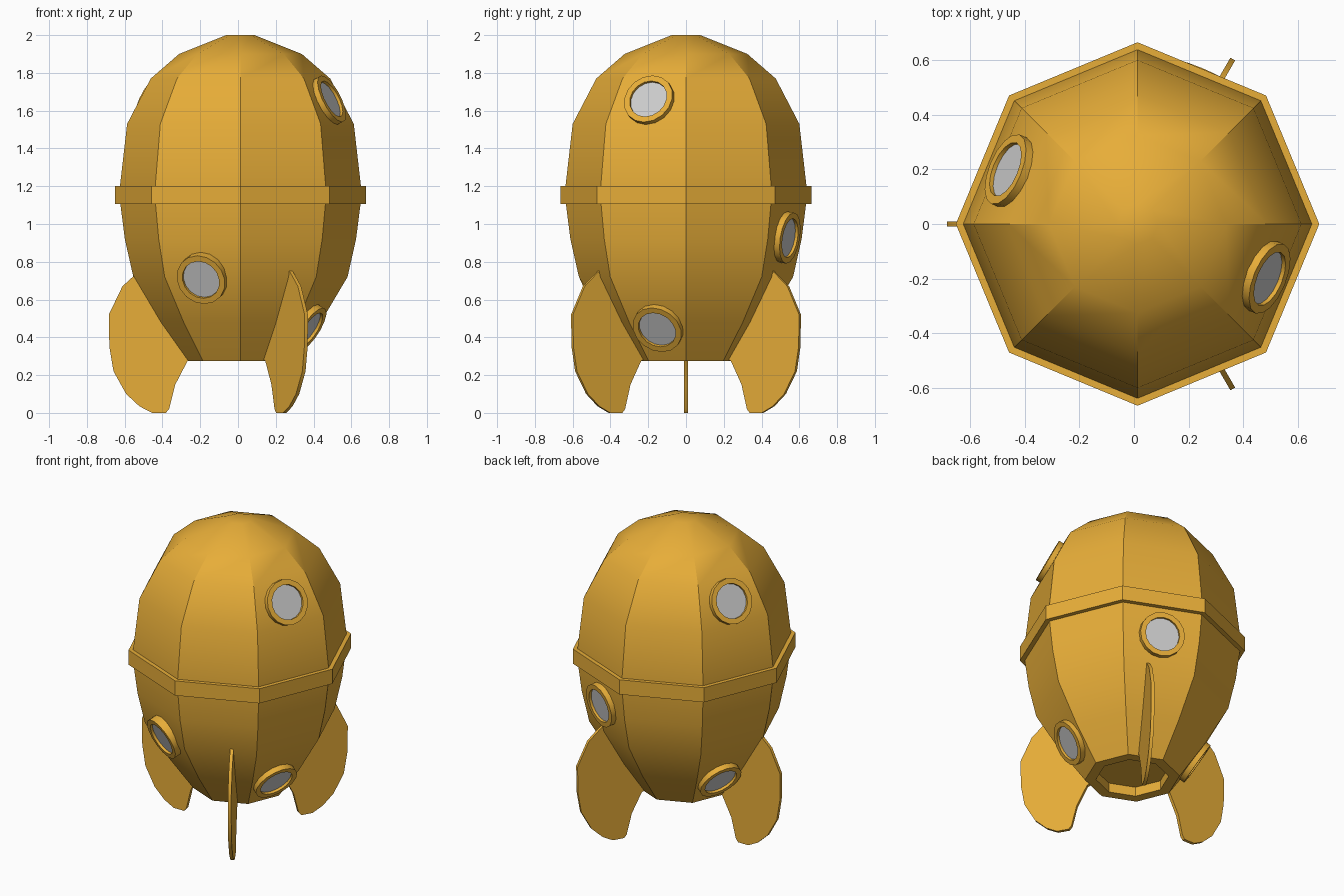
import bpy, bmesh
from math import sin, cos, pi, radians, atan2
from mathutils import Matrix, Vector

if "Cube" in bpy.data.objects:
    bpy.data.objects.remove(bpy.data.objects["Cube"])

CX = 0.013  # body axis sits slightly off centre, the rear fin balances it

brass = bpy.data.materials.new("brass")
brass.diffuse_color = (0.8, 0.42, 0.04, 1)
brass.use_nodes = True
brass.node_tree.nodes["Principled BSDF"].inputs["Base Color"].default_value = brass.diffuse_color


def finish(name, bm, mat=None, matrix=None):
    bmesh.ops.recalc_face_normals(bm, faces=bm.faces)
    me = bpy.data.meshes.new(name)
    bm.to_mesh(me)
    bm.free()
    ob = bpy.data.objects.new(name, me)
    bpy.context.collection.objects.link(ob)
    if matrix:
        ob.matrix_world = matrix
    if mat:
        me.materials.append(mat)
    bpy.ops.object.select_all(action='DESELECT')
    ob.select_set(True)
    bpy.context.view_layer.objects.active = ob
    bpy.ops.object.shade_smooth_by_angle(angle=radians(30))
    return ob


def lathe(name, profile, sides, matrix, closed=False, mat=None):
    """Spin an (r, z) profile; closed joins its ends, otherwise ends are capped."""
    bm = bmesh.new()
    rings = [[bm.verts.new((r * cos(2 * pi * i / sides), r * sin(2 * pi * i / sides), z))
              for i in range(sides)] for r, z in profile]
    pairs = list(zip(rings, rings[1:]))
    if closed:
        pairs.append((rings[-1], rings[0]))
    else:
        bm.faces.new(rings[0])
        bm.faces.new(rings[-1])
    for a, b in pairs:
        for i in range(sides):
            j = (i + 1) % sides
            bm.faces.new((a[i], a[j], b[j], b[i]))
    return finish(name, bm, mat, matrix)


# Octagonal hull with a recessed nozzle underneath
hull = [(0.28, 0.275), (0.425, 0.48), (0.567, 0.72), (0.612, 0.92), (0.635, 1.10),
        (0.638, 1.20), (0.60, 1.53), (0.475, 1.77), (0.325, 1.90), (0.075, 2.0)]
axis = Matrix.Translation((CX, 0, 0))
lathe("hull", [(0.215, 0.335), (0.215, 0.275)] + hull, 8, axis, mat=brass)

# Waist band
lathe("waist_band", [(0.62, 1.105), (0.665, 1.105), (0.665, 1.2), (0.62, 1.2)],
      8, axis, closed=True, mat=brass)


def apothem(z):
    """Distance from the axis to the middle of a hull panel at height z."""
    for (r0, z0), (r1, z1) in zip(hull, hull[1:]):
        if z0 <= z <= z1:
            return (r0 + (r1 - r0) * (z - z0) / (z1 - z0)) * cos(pi / 8)


# Portholes: a ring and a recessed pane on the middle of a hull panel
def porthole(label, angle, z):
    a = radians(angle)
    tilt = atan2(apothem(z - 0.1) - apothem(z + 0.1), 0.2)
    normal = Vector((cos(a) * cos(tilt), sin(a) * cos(tilt), sin(tilt)))
    d = apothem(z)
    m = Matrix.Translation((CX + d * cos(a), d * sin(a), z)) @ \
        normal.to_track_quat('Z', 'Y').to_matrix().to_4x4()
    lathe("porthole_ring_" + label,
          [(0.105, -0.04), (0.137, -0.04), (0.137, 0.03), (0.105, 0.03)],
          16, m, closed=True, mat=brass)
    lathe("porthole_glass_" + label, [(0.107, -0.02), (0.107, 0.014)], 16, m)


for label, angle, z in [("front", 247.5, 0.715), ("back", 67.5, 0.93),
                        ("right_upper", 337.5, 1.65), ("right_lower", 337.5, 0.455),
                        ("left_upper", 157.5, 1.65), ("left_lower", 157.5, 0.455)]:
    porthole(label, angle, z)

# Three thin fins standing on the ground
fin = [(0.53, 0.755), (0.565, 0.725), (0.625, 0.67), (0.697, 0.52), (0.694, 0.35),
       (0.672, 0.22), (0.605, 0.10), (0.535, 0.035), (0.468, 0.0), (0.395, 0.0),
       (0.378, 0.02), (0.345, 0.15), (0.28, 0.275), (0.24, 0.29), (0.38, 0.48), (0.50, 0.70)]
for label, angle in [("left", 180), ("front_right", -60), ("back_right", 60)]:
    bm = bmesh.new()
    face = bm.faces.new([bm.verts.new((r, -0.01, z)) for r, z in fin])
    ext = bmesh.ops.extrude_face_region(bm, geom=[face])
    bmesh.ops.translate(bm, vec=(0, 0.02, 0),
                        verts=[v for v in ext["geom"] if isinstance(v, bmesh.types.BMVert)])
    finish("fin_" + label, bm, brass, axis @ Matrix.Rotation(radians(angle), 4, 'Z'))
